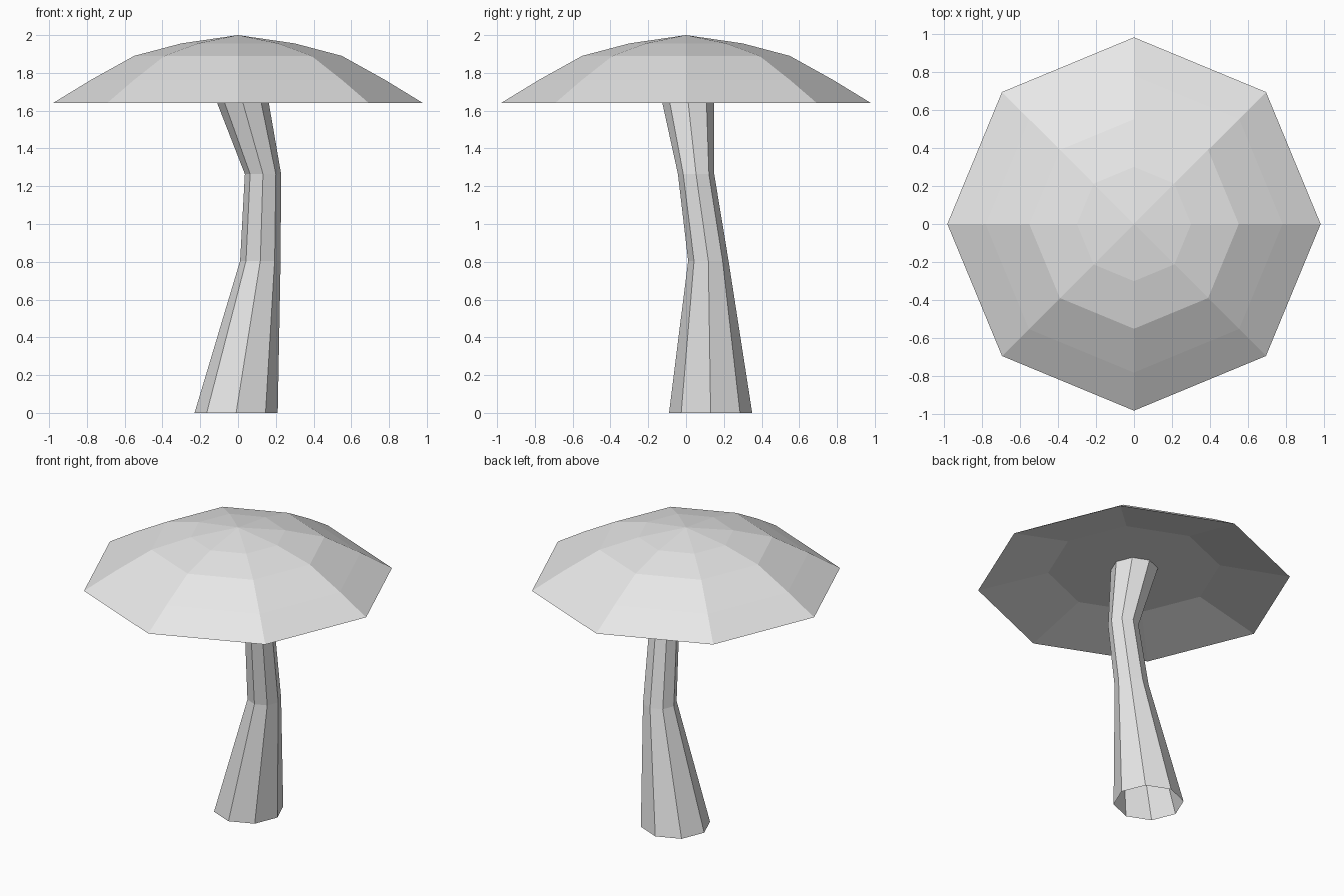
import bpy, bmesh, math

old = bpy.data.objects.get("Cube")
if old:
    bpy.data.objects.remove(old, do_unlink=True)

SIDES = 8

grey = bpy.data.materials.new("light_grey")
grey.use_nodes = True
colour = (0.8, 0.8, 0.8, 1)
grey.diffuse_color = colour
grey.node_tree.nodes["Principled BSDF"].inputs["Base Color"].default_value = colour


def ring(bm, x, y, z, r):
    angles = [math.tau * i / SIDES for i in range(SIDES)]
    return [bm.verts.new((x + r * math.cos(a), y + r * math.sin(a), z)) for a in angles]


def bridge(bm, low, high):
    for i in range(SIDES):
        j = (i + 1) % SIDES
        bm.faces.new((low[i], low[j], high[j], high[i]))


def loft(bm, sections):
    rings = [ring(bm, *s) for s in sections]
    for low, high in zip(rings, rings[1:]):
        bridge(bm, low, high)
    return rings


def finish(bm, name):
    mesh = bpy.data.meshes.new(name)
    bm.to_mesh(mesh)
    bm.free()
    mesh.materials.append(grey)
    obj = bpy.data.objects.new(name, mesh)
    bpy.context.collection.objects.link(obj)


# Bent stem, an open tube: x, y, z, radius
bm = bmesh.new()
loft(bm, [(-0.01, 0.13, 0, 0.22), (0.118, 0.118, 0.805, 0.107),
          (0.132, 0.053, 1.265, 0.096), (-0.003, 0, 1.745, 0.148)])
finish(bm, "stem")

# Cap, lofted from the recessed underside out to the rim and up to the tip
bm = bmesh.new()
profile = [(0.54, 1.745), (0.98, 1.64), (0.78, 1.762), (0.55, 1.89), (0.3, 1.956)]
rings = loft(bm, [(0, 0, z, r) for r, z in profile])
bm.faces.new(list(reversed(rings[0])))
tip = bm.verts.new((0, 0, 2))
for i in range(SIDES):
    bm.faces.new((rings[-1][i], rings[-1][(i + 1) % SIDES], tip))
finish(bm, "cap")
